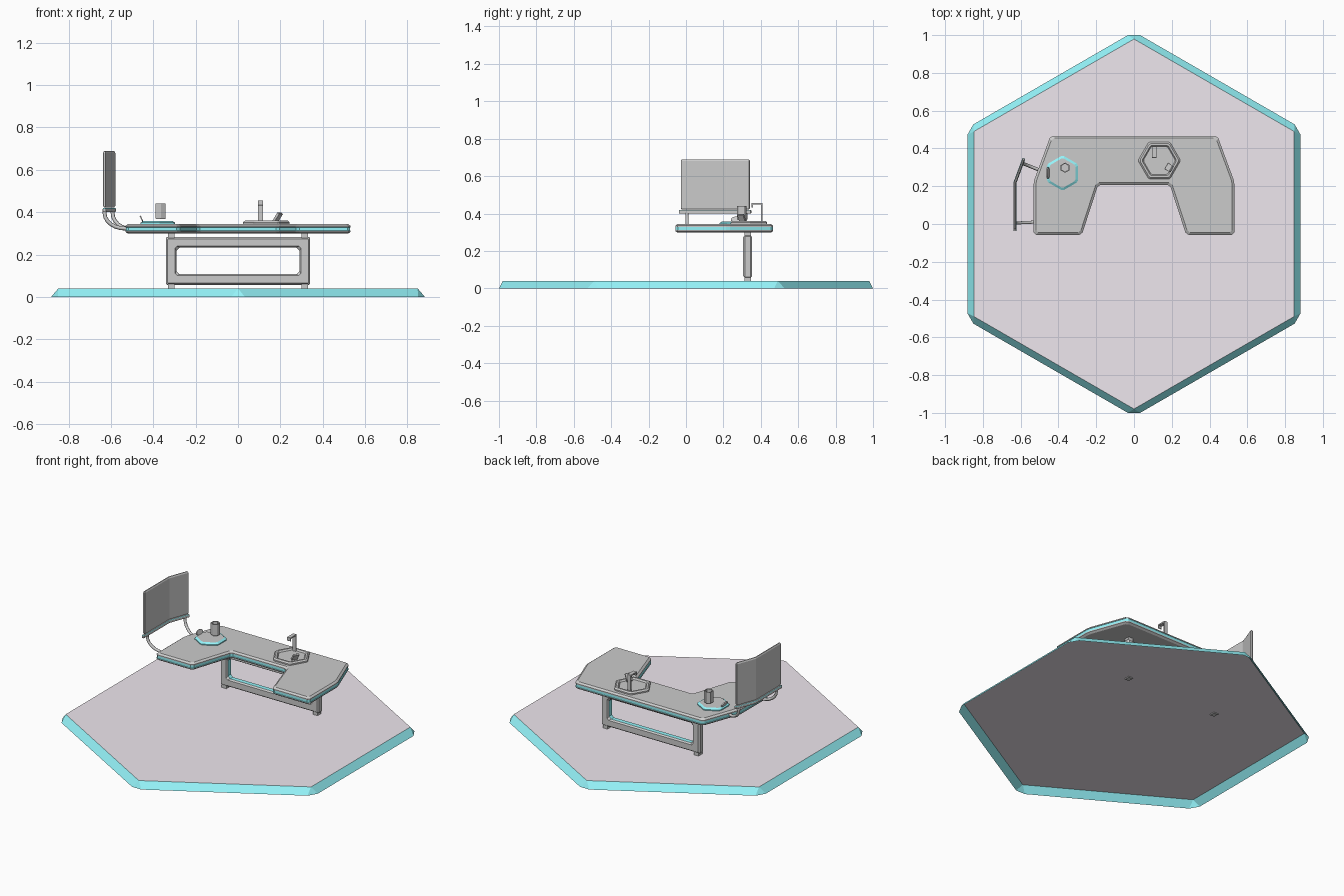
import bpy, bmesh
from math import sin, cos, pi, radians
from mathutils import Vector, Matrix

if "Cube" in bpy.data.objects:
    bpy.data.objects.remove(bpy.data.objects["Cube"])


def material(name, rgb):
    m = bpy.data.materials.new(name)
    m.diffuse_color = (*rgb, 1)
    m.use_nodes = True
    m.node_tree.nodes["Principled BSDF"].inputs["Base Color"].default_value = m.diffuse_color
    return m


GREY = material("grey", (0.8, 0.8, 0.8))
CYAN = material("cyan", (0.3, 0.9, 0.95))
PALE = material("pale_grey", (0.86, 0.8, 0.86))


def inset(pts, t):
    """Mitred inset of a counter-clockwise outline."""
    out = []
    for i, p in enumerate(pts):
        a = (p - pts[i - 1]).normalized()
        b = (pts[(i + 1) % len(pts)] - p).normalized()
        na, nb = Vector((-a.y, a.x)), Vector((-b.y, b.x))
        out.append(p + (na + nb) * t / (1 + na.dot(nb)))
    return out


def cut_corners(pts, d):
    out = []
    for i, p in enumerate(pts):
        out.append(p + (pts[i - 1] - p).normalized() * d)
        out.append(p + (pts[(i + 1) % len(pts)] - p).normalized() * d)
    return out


def loft(name, outline, levels, bands=(), matrix=Matrix(), ring=False, mats=(GREY, CYAN), cap=0, floor=True):
    """Stack copies of an outline; levels are (inset, height, corner cut), bands lists cyan bands."""
    pts = [Vector(p) for p in outline]
    bm = bmesh.new()
    rows = [[bm.verts.new((p.x, p.y, h)) for p in cut_corners(inset(pts, t), d)] for t, h, d in levels]
    n = len(rows[0])
    for k in range(len(rows) if ring else len(rows) - 1):
        a, b = rows[k], rows[(k + 1) % len(rows)]
        for i in range(n):
            j = (i + 1) % n
            bm.faces.new((a[i], a[j], b[j], b[i])).material_index = int(k in bands)
    if not ring:
        if floor:
            bm.faces.new(rows[0][::-1])
        bm.faces.new(rows[-1]).material_index = cap
    bmesh.ops.remove_doubles(bm, verts=bm.verts, dist=1e-5)
    if floor:
        bmesh.ops.recalc_face_normals(bm, faces=bm.faces)
    bm.transform(matrix)
    me = bpy.data.meshes.new(name)
    for m in mats:
        me.materials.append(m)
    bm.to_mesh(me)
    ob = bpy.data.objects.new(name, me)
    bpy.context.collection.objects.link(ob)
    return ob


def polygon(r, n=6, turn=0.0, c=(0, 0)):
    return [(c[0] + r * cos(turn + 2 * pi * i / n), c[1] + r * sin(turn + 2 * pi * i / n)) for i in range(n)]


def rect(x0, y0, x1, y1):
    return [(x0, y0), (x1, y0), (x1, y1), (x0, y1)]


def block(name, size, matrix, bev=0.002):
    x, y, z = (s / 2 for s in size)
    return loft(name, rect(-x, -y, x, y),
                [(bev, -z, 0), (0, -z + bev, 0), (0, z - bev, 0), (bev, z, 0)], matrix=matrix)


def tube(name, pts, r):
    cu = bpy.data.curves.new(name, 'CURVE')
    cu.dimensions = '3D'
    cu.bevel_depth, cu.bevel_resolution, cu.use_fill_caps = r, 1, True
    s = cu.splines.new('POLY')
    s.points.add(len(pts) - 1)
    for q, p in zip(s.points, pts):
        q.co = (*p, 1)
    ob = bpy.data.objects.new(name, cu)
    bpy.context.collection.objects.link(ob)
    return ob


# Hexagonal floor platform with sloped coloured edge, hollow underneath
loft("floor_platform", polygon(1.0185, turn=pi / 2), [(0, 0, 0.037), (0.034, 0.04, 0)],
     bands=(0,), mats=(GREY, CYAN, PALE), cap=2, floor=False)

# U-shaped worktop with a coloured stripe round its edge
right = [(0.19, 0.207), (0.276, -0.057), (0.531, -0.057), (0.531, 0.225), (0.442, 0.466)]
desk = right + [(-x, y) for x, y in reversed(right)]
loft("worktop", desk, [(0.012, 0.298, 0.012), (0, 0.306, 0.012), (0, 0.312, 0.012), (0.002, 0.313, 0.012),
                       (0.002, 0.328, 0.012), (0, 0.329, 0.012), (0, 0.335, 0.012), (0.012, 0.344, 0.012)],
     bands=(2, 3, 4))

# Rectangular leg frame standing under the back of the worktop
loft("leg_frame", rect(-0.34, 0.057, 0.34, 0.282),
     [(0.008, -0.024, 0.004), (0, -0.014, 0.004), (0, 0.014, 0.004), (0.008, 0.024, 0.004),
      (0.043, 0.024, 0.01), (0.05, 0.014, 0.014), (0.05, -0.014, 0.014), (0.043, -0.024, 0.01)],
     bands=(5,), ring=True, matrix=Matrix.Translation((0, 0.33, 0)) @ Matrix.Rotation(pi / 2, 4, 'X'))
for s, side in ((-1, "left"), (1, "right")):
    block(f"{side}_foot", (0.032, 0.036, 0.03), Matrix.Translation((s * 0.315, 0.33, 0.0495)))
    block(f"{side}_spacer", (0.032, 0.036, 0.03), Matrix.Translation((s * 0.315, 0.33, 0.29)))

# Bent screen, its slightly longer tray, and two curved support arms
screen = [(-0.624, -0.028), (-0.624, 0.215), (-0.579, 0.338), (-0.591, 0.343), (-0.637, 0.219), (-0.637, -0.028)]
tray = [(-0.623, -0.038), (-0.623, 0.215), (-0.575, 0.345), (-0.59, 0.35), (-0.639, 0.219), (-0.639, -0.038)]
loft("screen", screen, [(0.004, 0.422, 0.001), (0, 0.43, 0.001), (0, 0.68, 0.001), (0.004, 0.688, 0.001)])
loft("screen_tray", tray, [(0.002, 0.401, 0.001), (0, 0.404, 0.001), (0, 0.415, 0.001), (0.002, 0.419, 0.001)],
     bands=(2,))
for name, a, b in (("front_arm", (-0.63, 0.005), (-0.53, 0.01)), ("back_arm", (-0.592, 0.322), (-0.507, 0.288))):
    a, b = Vector(a), Vector(b)
    path = [(*a, 0.408)]
    for i in range(7):
        t = i / 6 * pi / 2
        path.append((*(a + (b - a) * (1 - cos(t))), 0.395 - 0.073 * sin(t)))
    path.append((*(b + (b - a) * 0.2), 0.322))
    tube(name, path, 0.009)

# Hexagonal plate with coloured rim, open cup and tilted disc
loft("hex_plate", polygon(0.094, turn=pi / 2, c=(-0.378, 0.27)),
     [(0, 0.342, 0.008), (0, 0.35, 0.008), (0.012, 0.358, 0.008)], bands=(0, 1))
loft("cup", polygon(0.027, turn=pi / 2, c=(-0.365, 0.298)),
     [(0.002, 0.368, 0.001), (0, 0.371, 0.001), (0, 0.44, 0.001), (0.005, 0.44, 0.001), (0.005, 0.38, 0.001)])
loft("tilted_disc", polygon(0.03, 12), [(0, -0.003, 0.002), (0, 0.003, 0.002)],
     matrix=Matrix.Translation((-0.455, 0.27, 0.368)) @ Matrix.Rotation(radians(65), 4, 'Y')
     @ Matrix.Diagonal((0.55, 1, 1, 1)))

# Hexagonal basin with recessed floor, spout and tilted control panel
loft("basin", polygon(0.113, c=(0.134, 0.336)),
     [(0, 0.342, 0.006), (0, 0.352, 0.006), (0.008, 0.36, 0.006), (0.018, 0.36, 0.006), (0.024, 0.35, 0.006)])
loft("spout", [(0.41, 0.345), (0.41, 0.455), (0.35, 0.455), (0.35, 0.432), (0.357, 0.432), (0.357, 0.447),
               (0.402, 0.447), (0.402, 0.345)],
     [(0, 0.095, 0.001), (0, 0.118, 0.001)],
     matrix=Matrix(((0, 0, 1, 0), (1, 0, 0, 0), (0, 1, 0, 0), (0, 0, 0, 1))))
block("control_panel", (0.012, 0.036, 0.05), Matrix.Translation((0.187, 0.298, 0.375))
      @ Matrix.Rotation(radians(-30), 4, 'Z') @ Matrix.Rotation(radians(35), 4, 'Y'))
